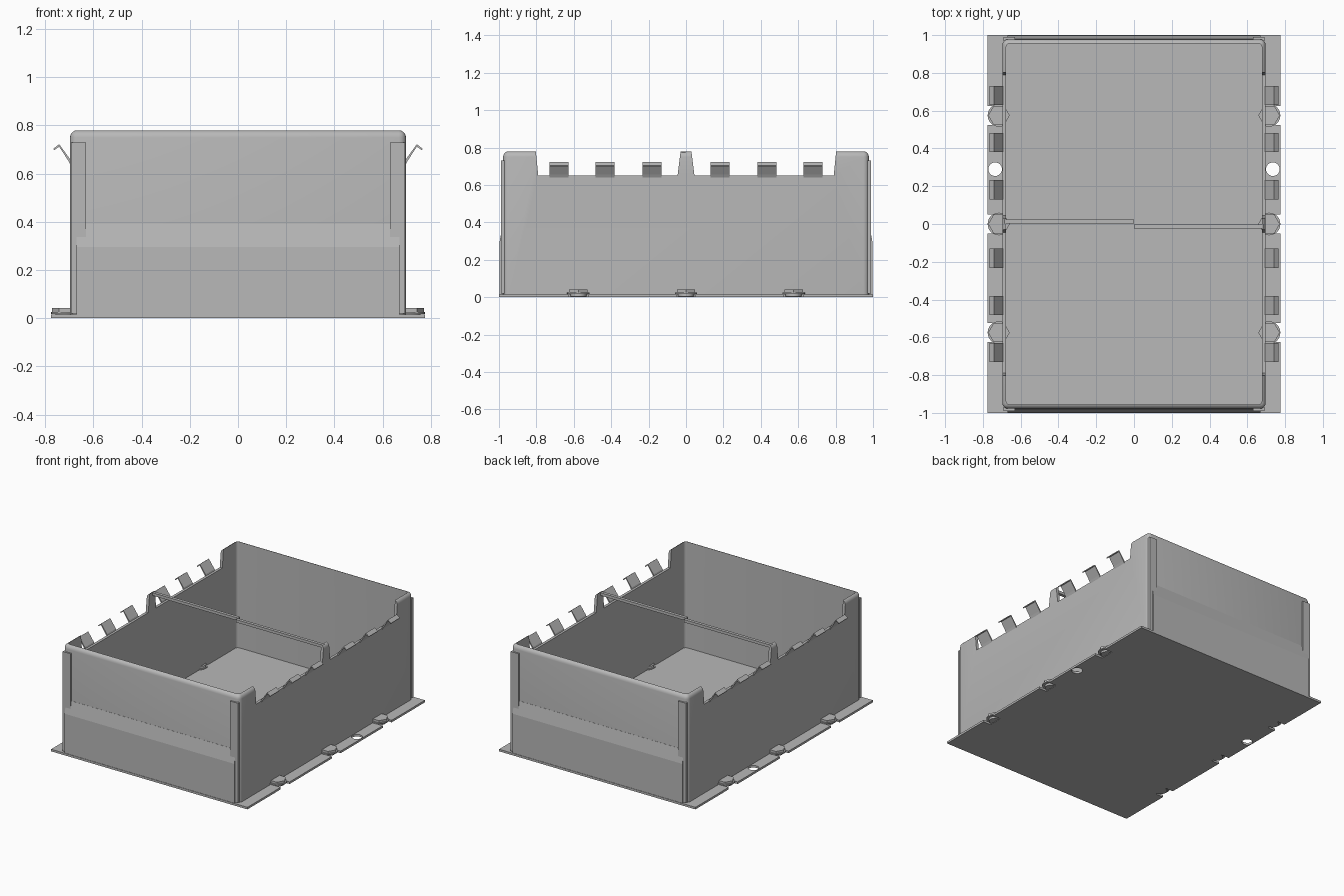
import bpy, bmesh, math
from mathutils import Matrix

if "Cube" in bpy.data.objects:
    bpy.data.objects.remove(bpy.data.objects["Cube"], do_unlink=True)

steel = bpy.data.materials.new("plain grey steel")
steel.use_nodes = True
GREY = (0.48, 0.48, 0.48, 1)
steel.diffuse_color = GREY
steel.node_tree.nodes["Principled BSDF"].inputs["Base Color"].default_value = GREY


def finish(bm, name):
    bmesh.ops.recalc_face_normals(bm, faces=bm.faces)
    mesh = bpy.data.meshes.new(name)
    bm.to_mesh(mesh)
    bm.free()
    mesh.materials.append(steel)
    ob = bpy.data.objects.new(name, mesh)
    bpy.context.collection.objects.link(ob)
    return ob


def box(name, x, y, z, round_edges=None, radius=0.03):
    """Box from (min, max) ranges, rounding the edges picked by a rule."""
    bm = bmesh.new()
    bmesh.ops.create_cube(bm, size=1)
    for v in bm.verts:
        v.co = [r[0] if c < 0 else r[1] for c, r in zip(v.co, (x, y, z))]
    if round_edges:
        picked = [e for e in bm.edges if round_edges(e)]
        bmesh.ops.bevel(bm, geom=picked, offset=radius, segments=4,
                        profile=0.5, affect='EDGES')
    return finish(bm, name)


def prism(name, pts, axis, lo, hi):
    """Extrude a profile along x (points are y, z) or y (points are x, z)."""
    bm = bmesh.new()
    vs = [bm.verts.new((lo, a, b) if axis == 'x' else (a, lo, b)) for a, b in pts]
    face = bm.faces.new(vs)
    out = bmesh.ops.extrude_face_region(bm, geom=[face])["geom"]
    step = (hi - lo, 0, 0) if axis == 'x' else (0, hi - lo, 0)
    bmesh.ops.translate(bm, vec=step,
                        verts=[g for g in out if isinstance(g, bmesh.types.BMVert)])
    return finish(bm, name)


def cylinder(name, sides, r, x, y, z0, z1):
    bm = bmesh.new()
    bmesh.ops.create_cone(bm, cap_ends=True, segments=sides, radius1=r, radius2=r,
                          depth=z1 - z0,
                          matrix=Matrix.Translation((x, y, (z0 + z1) / 2)))
    return finish(bm, name)


def cut(target, cutters):
    bpy.context.view_layer.objects.active = target
    for c in cutters:
        mod = target.modifiers.new("cut", 'BOOLEAN')
        mod.operation, mod.solver, mod.object = 'DIFFERENCE', 'EXACT', c
        bpy.ops.object.modifier_apply(modifier=mod.name)
        bpy.data.objects.remove(c, do_unlink=True)


def smooth(ob):
    bpy.ops.object.select_all(action='DESELECT')
    ob.select_set(True)
    bpy.context.view_layer.objects.active = ob
    bpy.ops.object.shade_smooth_by_angle(angle=math.radians(35))


def upright(e):
    return abs(e.verts[0].co.z - e.verts[1].co.z) > 0.1


def upright_or_top(e):
    return upright(e) or min(v.co.z for v in e.verts) > 0.7


# Open box with rounded corners and low side walls
shell = box("box_walls", (-0.697, 0.697), (-0.978, 0.978), (0.01, 0.78), upright_or_top)
inside = box("inside_cutter", (-0.677, 0.677), (-0.956, 0.956), (0.022, 0.9), upright, 0.02)
openings = [prism("opening_cutter",
                  [(s * 0.045, 0.65), (s * 0.79, 0.65), (s * 0.81, 0.85), (s * 0.02, 0.85)],
                  'x', -1, 1) for s in (-1, 1)]
cut(shell, [inside] + openings)
smooth(shell)

# Base plate with bolt notches and two mounting holes
BOLTS = (-0.575, 0, 0.575)
plate = box("base_plate", (-0.775, 0.775), (-1, 1), (0, 0.015))
cutters = []
for s in (-1, 1):
    edge = sorted((s * 0.715, s * 0.8))
    cutters += [box("notch_cutter", edge, (y - 0.05, y + 0.05), (-0.1, 0.1)) for y in BOLTS]
    cutters.append(cylinder("hole_cutter", 32, 0.036, s * 0.735, 0.29, -0.1, 0.1))
cut(plate, cutters)
smooth(plate)

for s, side in ((1, "left"), (-1, "right")):
    # Hexagonal bolts along the edge
    for i, y in enumerate(BOLTS):
        for part, sides, r, z0, z1 in (("stem", 24, 0.042, 0.003, 0.018),
                                       ("washer", 24, 0.06, 0.018, 0.026),
                                       ("head", 6, 0.057, 0.026, 0.042)):
            bolt = cylinder(f"{side}_bolt_{part}_{i + 1}", sides, r, s * 0.715, y, z0, z1)
            if sides > 6:
                smooth(bolt)
            else:
                bolt.data.transform(Matrix.Translation((s * 0.715, y, 0))
                                    @ Matrix.Rotation(math.pi / 6, 4, 'Z')
                                    @ Matrix.Translation((-s * 0.715, -y, 0)))

    # Bent spring clips on the low wall
    clip = [(0.69, 0.64), (0.697, 0.66), (0.742, 0.722), (0.766, 0.703),
            (0.763, 0.697), (0.742, 0.712), (0.705, 0.655), (0.697, 0.64)]
    for i, y in enumerate((-0.68, -0.432, -0.182, 0.182, 0.432, 0.68)):
        prism(f"{side}_clip_{i + 1}", [(s * a, b) for a, b in clip], 'y', y - 0.051, y + 0.051)

    # Half of the thin cross rail between the centre tabs
    box(f"{side}_cross_rail", sorted((0, s * 0.685)),
        sorted((-s * 0.002, -s * 0.024)), (0.755, 0.775))

for s, end in ((-1, "front"), (1, "back")):
    # Stepped end panel: proud below, sloping back into the wall
    panel = [(0.97, 0.015), (0.997, 0.015), (0.997, 0.295), (0.979, 0.39), (0.97, 0.39)]
    prism(f"{end}_stepped_panel", [(s * a, b) for a, b in panel], 'x', -0.67, 0.67)
    # Folded corner strips
    for t, side in ((1, "left"), (-1, "right")):
        box(f"{end}_{side}_corner_strip", sorted((t * 0.63, t * 0.692)),
            sorted((s * 0.97, s * 0.989)), (0.02, 0.73))
